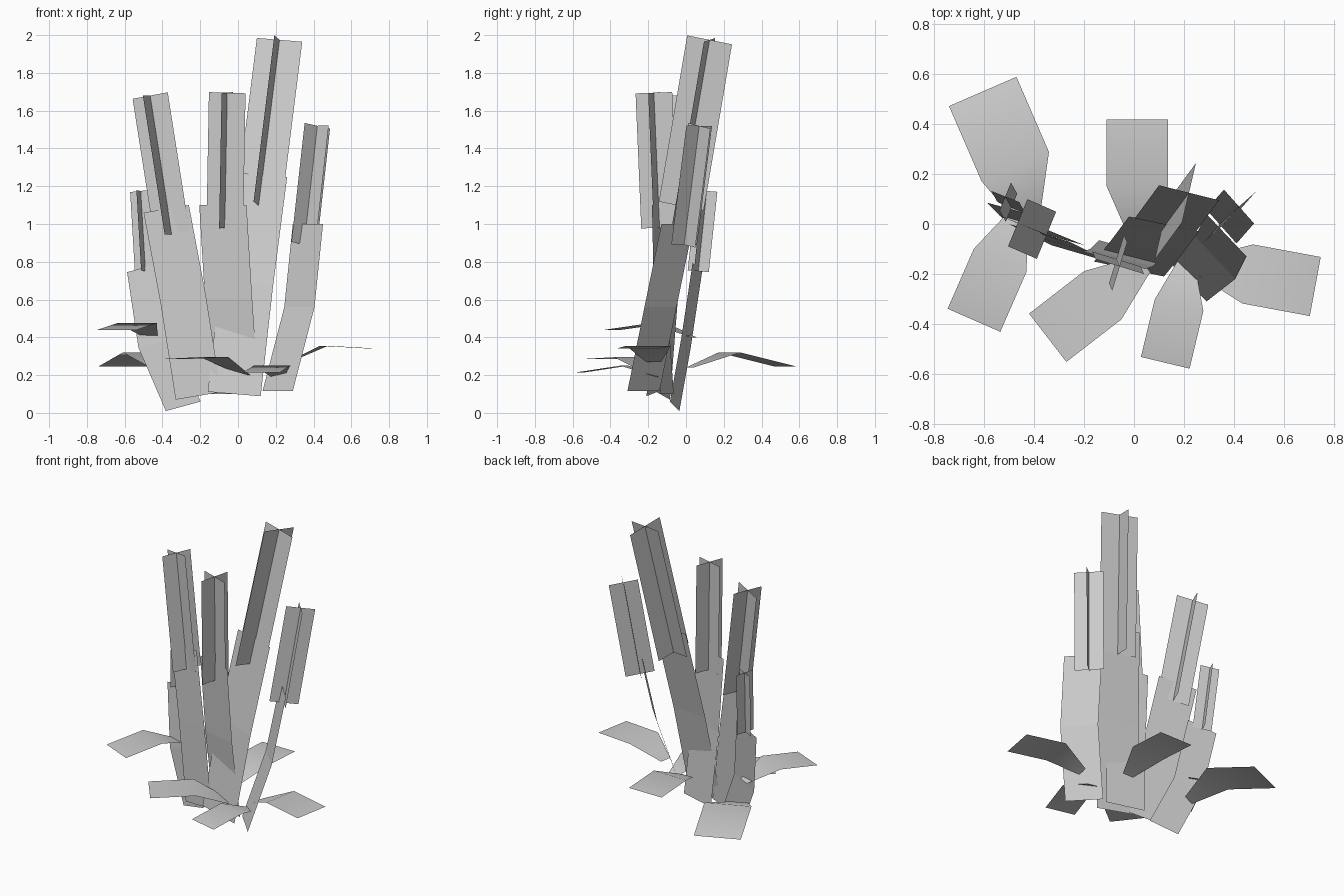
import bpy, bmesh
from mathutils import Vector

cube = bpy.data.objects.get("Cube")
if cube:
    bpy.data.objects.remove(cube, do_unlink=True)

grey = bpy.data.materials.new("light_grey")
grey.use_nodes = True
COLOUR = (0.6, 0.6, 0.6, 1.0)
grey.diffuse_color = COLOUR
for node in grey.node_tree.nodes:
    if node.type == 'BSDF_PRINCIPLED':
        node.inputs["Base Color"].default_value = COLOUR


def add_ribbons(name, ribbons, smooth=False):
    """One object from flat strips; a strip is a list of (centre, half_width_vector) rungs."""
    bm = bmesh.new()
    for rungs in ribbons:
        pairs = [(bm.verts.new(c - h), bm.verts.new(c + h)) for c, h in rungs]
        for (left, right), (next_left, next_right) in zip(pairs, pairs[1:]):
            face = bm.faces.new((left, right, next_right, next_left))
            face.smooth = smooth
    mesh = bpy.data.meshes.new(name)
    bm.to_mesh(mesh)
    bm.free()
    mesh.materials.append(grey)
    obj = bpy.data.objects.new(name, mesh)
    bpy.context.scene.collection.objects.link(obj)
    return obj


def add_flower(name, bottom, top, half):
    """Two upright cards crossing at right angles along the flower's axis."""
    bottom, top, half = Vector(bottom), Vector(top), Vector(half)
    axis = (top - bottom).normalized()
    half = (half - axis * half.dot(axis)).normalized() * half.length
    crossing = axis.cross(half)
    add_ribbons(name, [[(bottom, h), (top, h)] for h in (half, crossing)])


def add_stem(name, half, *centres):
    """A bent upright card that carries a flower."""
    add_ribbons(name, [[(Vector(c), Vector(half)) for c in centres]])


def add_leaf(name, width, base, bend, tip):
    """A leaf that rises to a bend, then droops; narrow at its base."""
    base, bend, tip = Vector(base), Vector(bend), Vector(tip)
    side = (tip - bend).cross(Vector((0, 0, 1))).normalized()
    rungs = [(base, side * width / 3), (bend, side * width), (tip, side * width)]
    add_ribbons(name, [rungs], smooth=True)


# Flower heads
add_flower("tall_flower", (.11, -.025, 1.095), (.22, .125, 1.975), (.12, -.03, -.01))
add_flower("middle_flower", (-.07, -.14, .98), (-.057, -.17, 1.695), (.097, -.03, 0))
add_flower("right_flower", (-.35, -.045, .945), (-.465, .005, 1.68), (.093, -.038, .017))
add_flower("left_flower", (.35, -.01, .89), (.42, .07, 1.52), (.06, -.068, 0))
add_flower("small_flower", (-.49, .065, .75), (-.515, .11, 1.175), (.056, -.023, 0))

# Stems
add_stem("tall_stem", (.14, -.03, -.012),
         (-.02, -.18, .1), (.045, -.1, .68), (.12, 0, 1.26))
add_stem("middle_stem", (.125, -.035, 0),
         (-.015, -.1, .1), (-.05, -.135, .6), (-.08, -.145, 1.1))
add_stem("right_stem", (.12, -.035, .02),
         (-.21, -.12, .09), (-.29, -.08, .6), (-.38, -.035, 1.08))
add_stem("left_stem", (.08, -.085, 0),
         (.21, -.225, .115), (.325, -.135, .56), (.37, -.045, 1.0))
add_stem("small_stem", (.092, -.025, .025),
         (-.29, -.06, .035), (-.435, 0, .37), (-.495, .06, .77))

# Leaves around the foot
add_leaf("back_right_leaf", .147, (-.42, .02, .24), (-.475, .23, .32), (-.605, .53, .245))
add_leaf("front_right_leaf", .115, (-.46, .04, .4), (-.535, -.145, .475), (-.64, -.385, .44))
add_leaf("front_leaf", .122, (.04, -.16, .2), (-.125, -.285, .295), (-.345, -.455, .285))
add_leaf("front_left_leaf", .1, (.21, -.15, .19), (.18, -.325, .25), (.125, -.555, .215))
add_leaf("left_leaf", .12, (.27, -.17, .27), (.455, -.2, .355), (.725, -.25, .34))
add_leaf("back_leaf", .122, (.015, -.04, .28), (.013, .15, .355), (.013, .417, .34))
